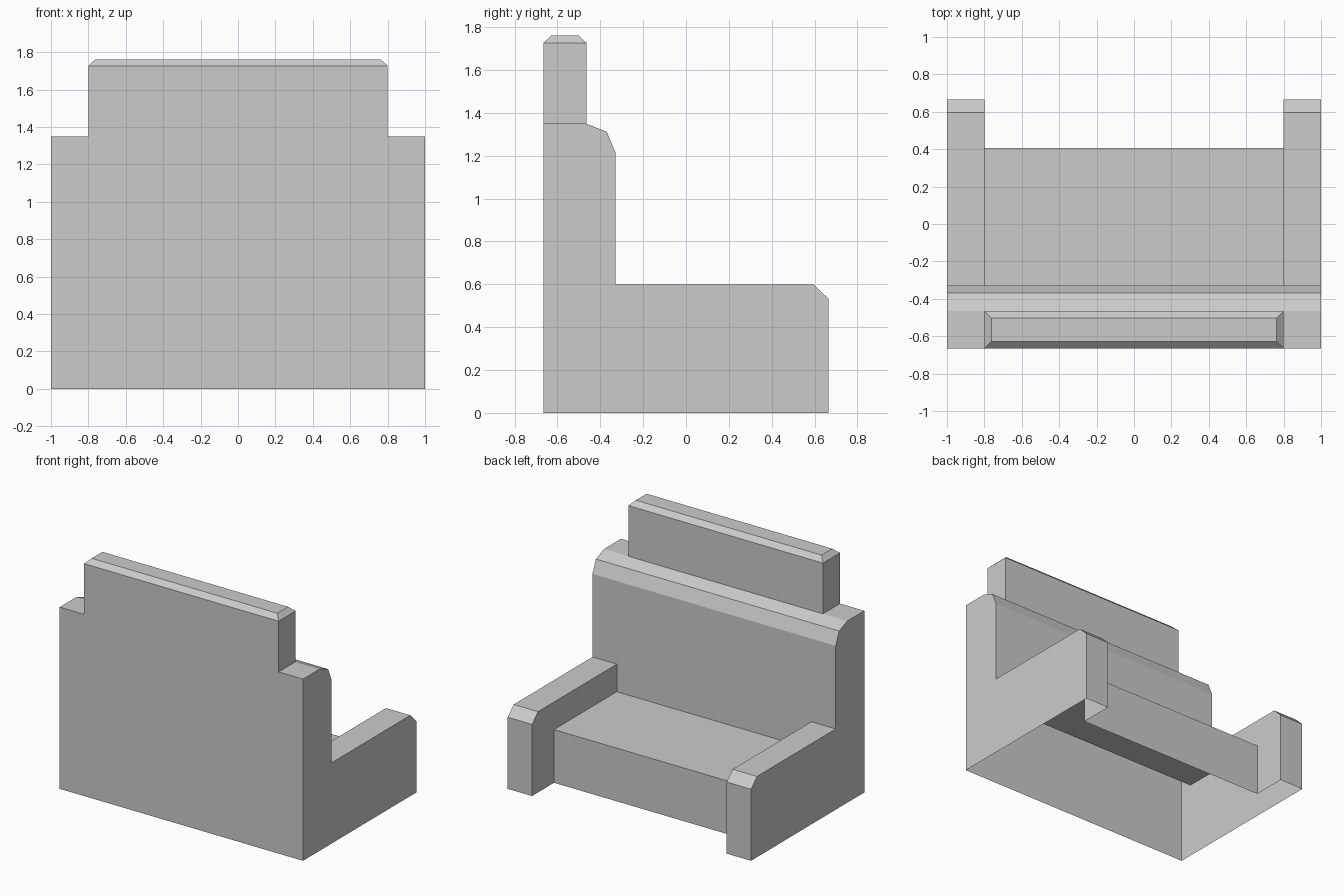
import bpy, bmesh

if "Cube" in bpy.data.objects:
    bpy.data.objects.remove(bpy.data.objects["Cube"])

BACK, FRONT, SEAT_FRONT = -0.665, 0.665, 0.407
OUT, IN = 1.0, 0.8          # outer and inner x of the arms
SEAT_Z, ARM_Z, BACK_Z = 0.395, 0.6, 1.35

bm = bmesh.new()


def face(points):
    return bm.faces.new([bm.verts.new(p) for p in points])


def loft(profile, x0, x1, skip=()):
    """Sweep an open (y, z) profile along x, leaving out some segments."""
    for i, (a, b) in enumerate(zip(profile, profile[1:])):
        if i not in skip:
            face([(x0, *a), (x0, *b), (x1, *b), (x1, *a)])


# Side profiles, open at the floor
backrest = [(BACK, 0), (BACK, BACK_Z), (-0.465, BACK_Z), (-0.37, 1.312), (-0.33, 1.217)]
arm_front = [(-0.33, ARM_Z), (0.595, ARM_Z), (FRONT, 0.532), (FRONT, 0)]
seat_front = [(-0.33, SEAT_Z), (SEAT_FRONT, SEAT_Z), (SEAT_FRONT, 0)]

# Middle: backrest and seat (top segment is open where the headrest rises)
loft(backrest + seat_front, -IN, IN, skip=(1,))

# Arms with outer side and inner side
for s in (-1, 1):
    loft(backrest + arm_front, s * IN, s * OUT)
    face([(s * OUT, *p) for p in backrest + arm_front])
    face([(s * IN, *p) for p in arm_front + seat_front[::-1]])


# Headrest with chamfered top
def ring(z, inset):
    x, y0, y1 = IN - inset, BACK + inset, -0.465 - inset
    return [(-x, y0, z), (x, y0, z), (x, y1, z), (-x, y1, z)]


rings = [ring(BACK_Z, 0), ring(1.727, 0), ring(1.762, 0.037)]
for lo, hi in zip(rings, rings[1:]):
    for i in range(4):
        j = (i + 1) % 4
        face([lo[i], lo[j], hi[j], hi[i]])
face(rings[-1])

# Weld into one shell and merge coplanar faces
bmesh.ops.remove_doubles(bm, verts=bm.verts[:], dist=0.0005)
bmesh.ops.recalc_face_normals(bm, faces=bm.faces[:])
bmesh.ops.dissolve_limit(bm, angle_limit=0.01, verts=bm.verts[:], edges=bm.edges[:])

mesh = bpy.data.meshes.new("sofa")
bm.to_mesh(mesh)
bm.free()
bpy.context.collection.objects.link(bpy.data.objects.new("sofa", mesh))
